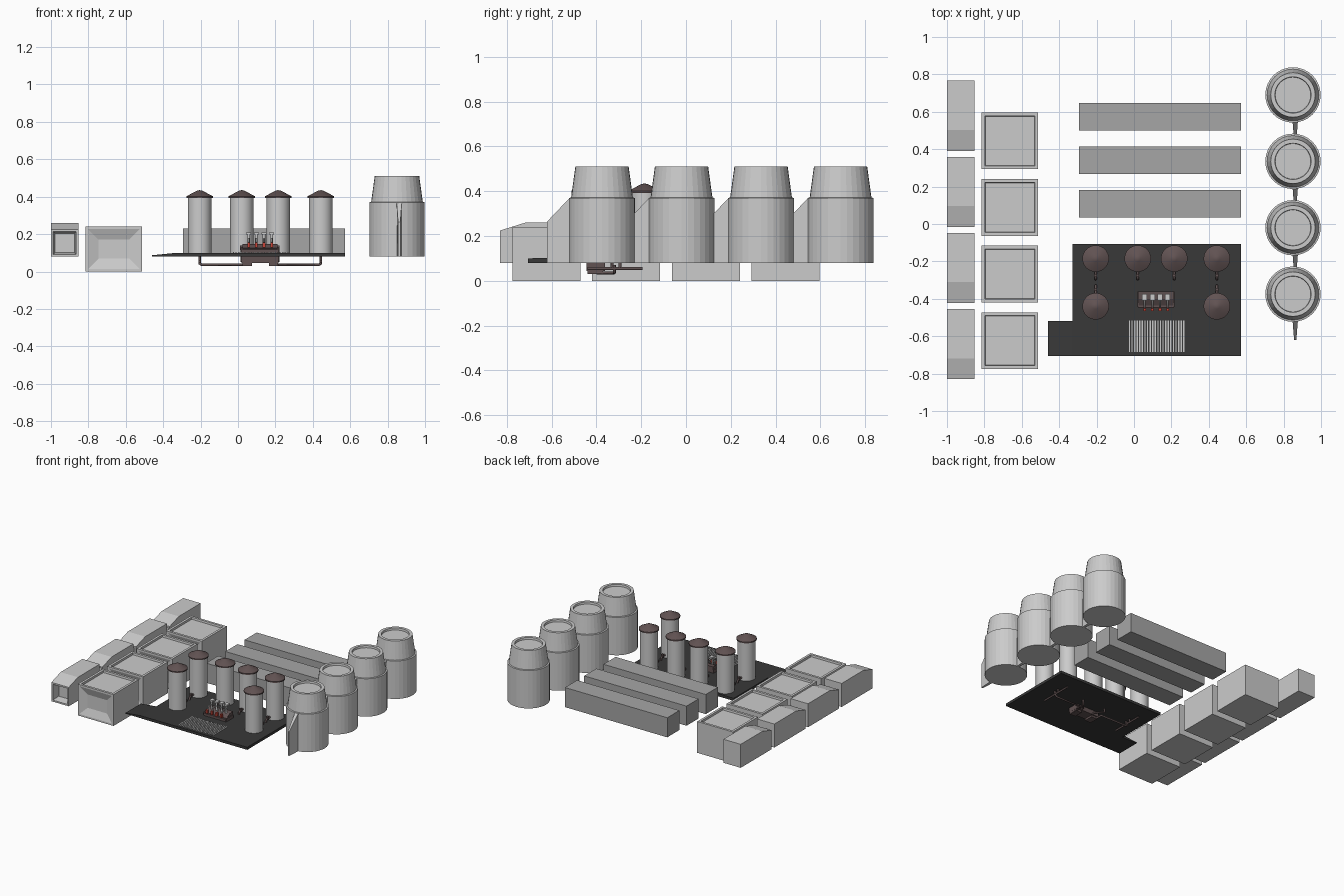
import bpy, bmesh, math
from mathutils import Vector

if "Cube" in bpy.data.objects:
    bpy.data.objects.remove(bpy.data.objects["Cube"])


def mat(name, c):
    m = bpy.data.materials.new(name)
    m.diffuse_color = (*c, 1)
    m.use_nodes = True
    m.node_tree.nodes["Principled BSDF"].inputs["Base Color"].default_value = m.diffuse_color
    return m


DECK = mat("deck_black", (0.04, 0.04, 0.04))
BROWN = mat("dark_brown", (0.12, 0.085, 0.085))
GREY = mat("mid_grey", (0.38, 0.38, 0.38))
RED = mat("red", (0.6, 0.06, 0.04))


def finish(bm, name, m=None, smooth=False):
    bmesh.ops.recalc_face_normals(bm, faces=bm.faces)
    me = bpy.data.meshes.new(name)
    bm.to_mesh(me)
    bm.free()
    ob = bpy.data.objects.new(name, me)
    bpy.context.collection.objects.link(ob)
    if m:
        me.materials.append(m)
    if smooth:
        bpy.ops.object.select_all(action='DESELECT')
        bpy.context.view_layer.objects.active = ob
        ob.select_set(True)
        bpy.ops.object.shade_smooth_by_angle(angle=math.radians(35))
    return ob


def prism(base, offset):
    """bmesh of a polygon extruded along an offset"""
    bm = bmesh.new()
    f = bm.faces.new([bm.verts.new(p) for p in base])
    r = bmesh.ops.extrude_face_region(bm, geom=[f], use_keep_orig=True)
    vs = [g for g in r['geom'] if isinstance(g, bmesh.types.BMVert)]
    bmesh.ops.translate(bm, verts=vs, vec=offset)
    bmesh.ops.recalc_face_normals(bm, faces=bm.faces)
    return bm


def box_bm(x0, x1, y0, y1, z0, z1):
    return prism([(x0, y0, z0), (x1, y0, z0), (x1, y1, z0), (x0, y1, z0)], (0, 0, z1 - z0))


def box(name, x0, x1, y0, y1, z0, z1, m=None):
    return finish(box_bm(x0, x1, y0, y1, z0, z1), name, m)


def recess(bm, direction, steps):
    """inset the face pointing along direction; steps are (thickness, depth)"""
    d = Vector(direction)
    bm.normal_update()
    f = max(bm.faces, key=lambda f: f.normal.dot(d))
    for t, depth in steps:
        bmesh.ops.inset_region(bm, faces=[f], thickness=t, use_even_offset=True)
        bmesh.ops.translate(bm, verts=f.verts[:], vec=-d * depth)


def lathe(name, x, y, profile, n=32, m=None, smooth=False):
    bm = bmesh.new()
    rings = []
    for r, z in profile:
        if r == 0:
            rings.append([bm.verts.new((x, y, z))] * n)
        else:
            rings.append([bm.verts.new((x + r * math.cos(a), y + r * math.sin(a), z))
                          for a in (2 * math.pi * i / n for i in range(n))])
    for a, b in zip(rings, rings[1:]):
        for i in range(n):
            j = (i + 1) % n
            bm.faces.new(list(dict.fromkeys([a[i], a[j], b[j], b[i]])))
    return finish(bm, name, m, smooth)


def pipe(name, pts, r, m=BROWN):
    cu = bpy.data.curves.new(name, 'CURVE')
    cu.dimensions = '3D'
    cu.bevel_depth = r
    cu.bevel_resolution = 2
    cu.use_fill_caps = True
    s = cu.splines.new('POLY')
    s.points.add(len(pts) - 1)
    for p, co in zip(s.points, pts):
        p.co = (*co, 1)
    cu.materials.append(m)
    ob = bpy.data.objects.new(name, cu)
    bpy.context.collection.objects.link(ob)
    bpy.ops.object.select_all(action='DESELECT')
    bpy.context.view_layer.objects.active = ob
    ob.select_set(True)
    bpy.ops.object.convert(target='MESH')


# left column: hooded intake boxes with a recessed front opening
for i in range(4):
    y = -0.83 + i * 0.407
    prof = [(y, .08), (y + .375, .08), (y + .375, .26), (y + .112, .26), (y, .225)]
    bm = prism([(-1, a, b) for a, b in prof], (.147, 0, 0))
    recess(bm, (0, -1, 0), [(.012, 0), (.009, .06)])
    finish(bm, f"intake_box_{i}")

# large crates with recessed top and front
for i in range(4):
    y = -0.775 + i * 0.356
    bm = box_bm(-.815, -.512, y, y + .303, 0, .24)
    recess(bm, (0, 0, 1), [(.018, 0), (.002, .015)])
    recess(bm, (0, -1, 0), [(.014, 0), (.055, .02)])
    finish(bm, f"crate_{i}")

# long bars at the back
for i in range(3):
    y = .035 + i * .233
    box(f"long_bar_{i}", -.295, .572, y, y + .147, .08, .23, GREY)

# right column: shouldered vats with a front fin
for i in range(4):
    y = -.375 + i * .355
    lathe(f"vat_{i}", .85, y, [(0, .08), (.148, .08), (.148, .37), (.138, .372), (.119, .51),
                               (.097, .51), (.095, .495), (0, .495)])
    fx = .862
    bm = bmesh.new()
    pts = [(.014, -.12, .08), (.006, -.245, .08), (.006, -.245, .265), (.014, -.145, .37), (.014, -.12, .37)]
    sides = [[bm.verts.new((fx + s * w, y + dy, z)) for w, dy, z in pts] for s in (-1, 1)]
    for s in sides:
        bm.faces.new(s)
    for a in range(5):
        b = (a + 1) % 5
        bm.faces.new([sides[0][a], sides[0][b], sides[1][b], sides[1][a]])
    finish(bm, f"vat_fin_{i}")

# deck with a side ramp
box("deck", -.33, .572, -.705, -.107, .08, .1, DECK)
finish(prism([(-.46, -.705, .081), (-.33, -.705, .081), (-.33, -.705, .1), (-.46, -.705, .087)],
             (0, .187, 0)), "deck_ramp", DECK)

# floor grate
for i in range(22):
    x = -.028 + i * .01385
    box(f"grate_slat_{i}", x, x + .007, -.685, -.515, .098, .103)

# storage tanks with conical caps and outlet pipes
tanks = [(-.205, -.185), (.02, -.185), (.215, -.185), (.443, -.185), (-.205, -.44), (.443, -.44)]
for i, (x, y) in enumerate(tanks):
    lathe(f"tank_{i}", x, y, [(0, .1), (.063, .1), (.063, .395), (0, .395)], smooth=True)
    lathe(f"tank_cap_{i}", x, y, [(0, .393), (.071, .393), (.071, .402), (.015, .432), (0, .435)],
          m=BROWN, smooth=True)
    d = -1 if y > -.3 else 1
    pipe(f"tank_outlet_{i}", [(x, y + d * .055, .122), (x, y + d * .1, .122), (x, y + d * .11, .112),
                              (x, y + d * .11, .06)], .007)
    box(f"outlet_valve_{i}", x - .008, x + .008, y + d * .09 - .008, y + d * .09 + .008, .115, .138, BROWN)

# pipes below the deck
for x, inner in ((-.205, .03), (.443, .21)):
    pipe("outer_drain", [(x, -.195, .055), (x, -.44, .055)], .007)
    pipe("cross_drain", [(x, -.32, .07), (x, -.32, .042), (x + (.012 if x < 0 else -.012), -.32, .036),
                         (inner, -.32, .036), (inner, -.4, .036)], .007)
for x, t in ((.02, .07), (.215, .17)):
    pipe("inner_drain", [(x, -.295, .08), (x, -.295, .055), (t, -.35, .055), (t, -.4, .055)], .007)

# control console
box("console_tray", .02, .216, -.445, -.362, .045, .125, BROWN)
for x in (.025, .165):
    box("console_foot", x, x + .05, -.44, -.37, .03, .047, BROWN)
finish(prism([(.025, -.45, .1), (.025, -.362, .1), (.025, -.362, .148), (.025, -.4, .145), (.025, -.45, .118)],
             (.186, 0, 0)), "console_body", BROWN)

# dispensing taps with red levers
for i in range(4):
    x = .057 + i * .041
    lathe(f"tap_column_{i}", x, -.40, [(0, .12), (.007, .12), (.007, .2), (0, .2)], 12)
    box(f"tap_head_{i}", x - .013, x + .013, -.41, -.375, .197, .209)
    pipe(f"tap_arm_{i}", [(x, -.40, .175), (x, -.44, .175), (x, -.447, .155)], .005, GREY)
    box(f"tap_lever_{i}", x - .007, x + .007, -.464, -.446, .128, .155, RED)
